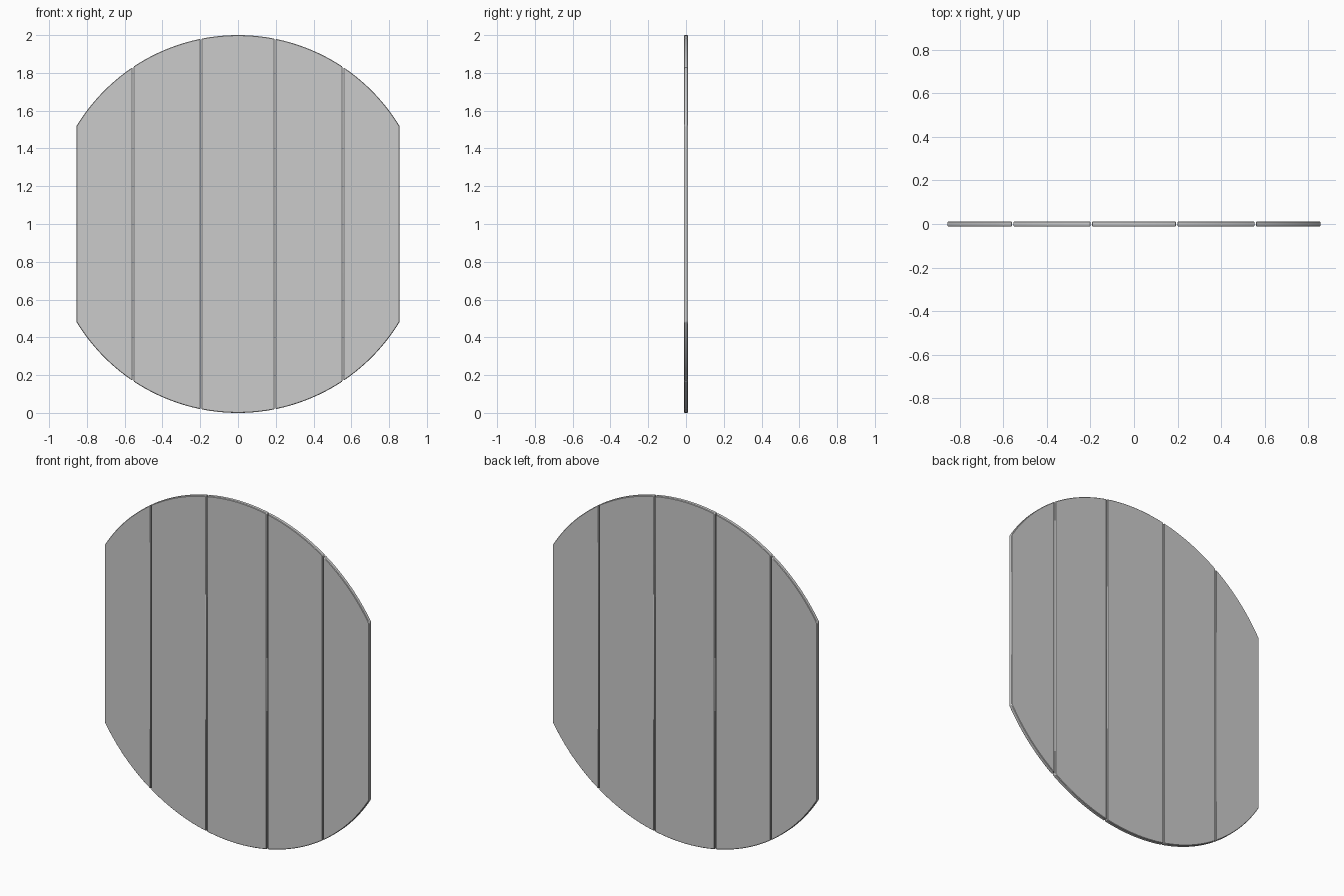
import bpy, bmesh, math

if "Cube" in bpy.data.objects:
    bpy.data.objects.remove(bpy.data.objects["Cube"])

RADIUS, HALF_T, GAP = 1.0, 0.0115, 0.006
STEPS = 16
SEAMS = [-0.858, -0.556, -0.196, 0.196, 0.556, 0.858]


def plank(name, x0, x1):
    # Outline: upper arc left to right, then lower arc back
    a0, a1 = math.acos(x0 / RADIUS), math.acos(x1 / RADIUS)
    angles = [a0 + (a1 - a0) * i / STEPS for i in range(STEPS + 1)]
    outline = [(math.cos(a), math.sin(a)) for a in angles]
    outline += [(x, -z) for x, z in reversed(outline)]

    bm = bmesh.new()
    face = bm.faces.new([bm.verts.new((x * RADIUS, -HALF_T, RADIUS + z * RADIUS))
                         for x, z in outline])
    ext = bmesh.ops.extrude_face_region(bm, geom=[face])
    verts = [v for v in ext["geom"] if isinstance(v, bmesh.types.BMVert)]
    bmesh.ops.translate(bm, verts=verts, vec=(0, 2 * HALF_T, 0))
    bmesh.ops.recalc_face_normals(bm, faces=bm.faces)
    mesh = bpy.data.meshes.new(name)
    bm.to_mesh(mesh)
    bm.free()

    obj = bpy.data.objects.new(name, mesh)
    bpy.context.collection.objects.link(obj)
    # Softened board edges
    bevel = obj.modifiers.new("edge_bevel", 'BEVEL')
    bevel.width = 0.003
    bevel.segments = 1
    bevel.limit_method = 'ANGLE'
    bpy.ops.object.select_all(action='DESELECT')
    obj.select_set(True)
    bpy.context.view_layer.objects.active = obj
    bpy.ops.object.shade_smooth_by_angle(angle=math.radians(30))


# Five boards cut from a disc, side by side with narrow gaps
for i in range(5):
    plank(f"plank_{i + 1}", SEAMS[i] + GAP / 2, SEAMS[i + 1] - GAP / 2)
